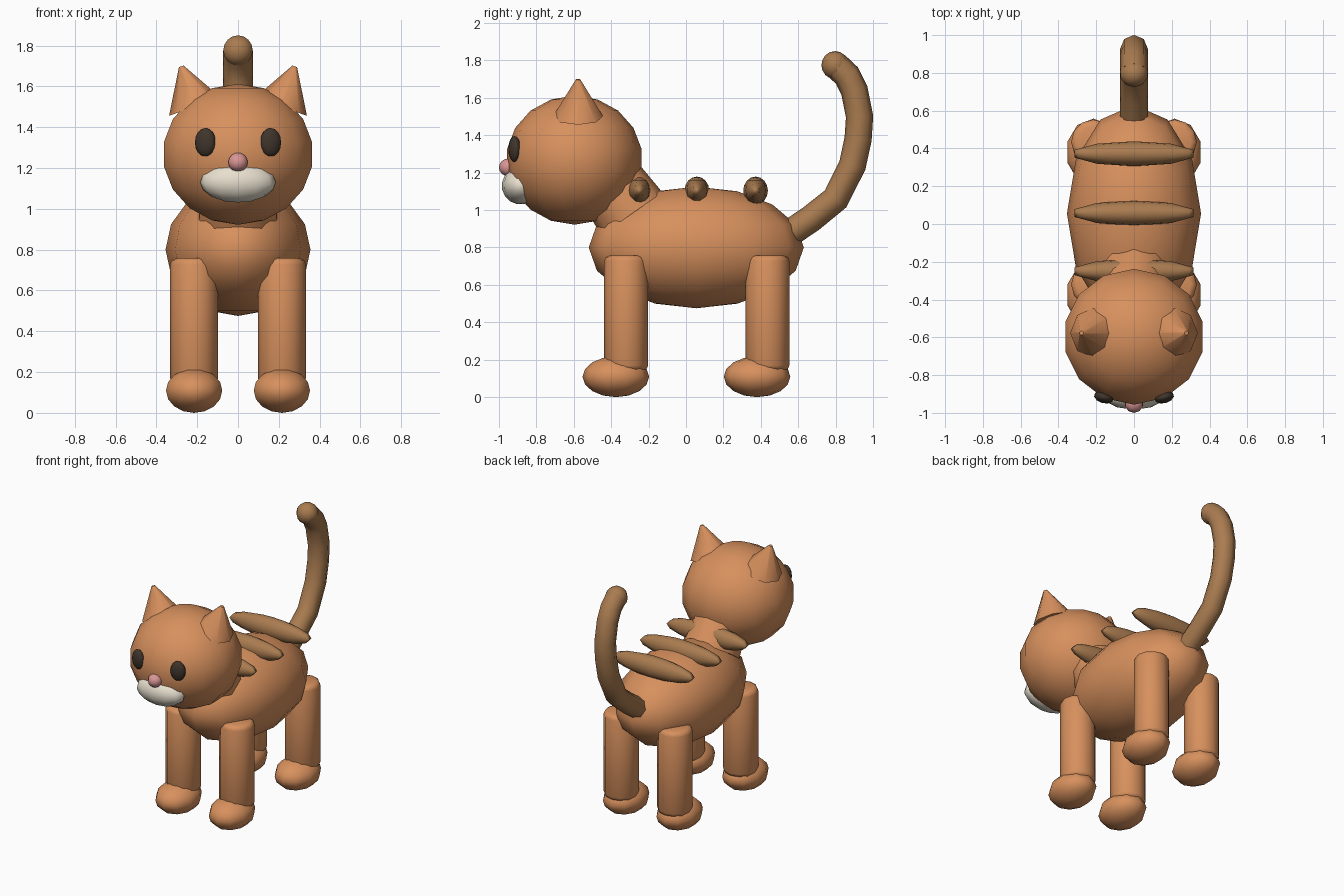
import bpy, bmesh
from math import radians
from mathutils import Vector

if "Cube" in bpy.data.objects:
    bpy.data.objects.remove(bpy.data.objects["Cube"])


def material(name, rgb):
    m = bpy.data.materials.new(name)
    m.diffuse_color = (*rgb, 1)
    m.use_nodes = True
    m.node_tree.nodes["Principled BSDF"].inputs["Base Color"].default_value = m.diffuse_color
    return m


FUR = material("orange_fur", (0.68, 0.28, 0.11))
STRIPE = material("brown_fur", (0.40, 0.20, 0.08))
CREAM = material("cream", (0.80, 0.74, 0.62))
DARK = material("dark_brown", (0.05, 0.035, 0.025))
PINK = material("pink", (0.70, 0.30, 0.30))


def finish(name, bm, mat):
    me = bpy.data.meshes.new(name)
    bmesh.ops.recalc_face_normals(bm, faces=bm.faces)
    bm.to_mesh(me)
    bm.free()
    me.materials.append(mat)
    for p in me.polygons:
        p.use_smooth = True
    ob = bpy.data.objects.new(name, me)
    bpy.context.collection.objects.link(ob)
    return ob


def ball(name, loc, size, mat, segs=10, rings=8, rot=(0, 0, 0)):
    bm = bmesh.new()
    bmesh.ops.create_uvsphere(bm, u_segments=segs, v_segments=rings, radius=1)
    ob = finish(name, bm, mat)
    ob.location, ob.scale, ob.rotation_euler = loc, size, rot
    return ob


def sharpen(ob, angle):
    bpy.ops.object.select_all(action='DESELECT')
    ob.select_set(True)
    bpy.context.view_layer.objects.active = ob
    bpy.ops.object.shade_smooth_by_angle(angle=radians(angle))


def cone(name, a, b, r1, r2, mat, segs, bevel=0):
    a, b = Vector(a), Vector(b)
    bm = bmesh.new()
    bmesh.ops.create_cone(bm, cap_ends=True, segments=segs, radius1=r1,
                          radius2=r2, depth=(b - a).length)
    if bevel:
        rims = [e for e in bm.edges if any(len(f.verts) > 4 for f in e.link_faces)]
        bmesh.ops.bevel(bm, geom=rims, offset=bevel, segments=2, profile=0.5,
                        affect='EDGES')
    ob = finish(name, bm, mat)
    ob.location = (a + b) / 2
    ob.rotation_mode = 'QUATERNION'
    ob.rotation_quaternion = Vector((0, 0, 1)).rotation_difference(b - a)
    sharpen(ob, 50)
    return ob


# Body, neck and head
ball("body", (0, 0.055, 0.8), (0.355, 0.575, 0.325), FUR, 12, 8)
cone("neck", (0, -0.29, 0.98), (0, -0.43, 1.18), 0.2, 0.18, FUR, 10)
ball("head", (0, -0.597, 1.267), (0.378, 0.365, 0.345), FUR, 14, 9)

# Face
ball("muzzle", (0, -0.885, 1.13), (0.185, 0.1, 0.1), CREAM, 12, 8,
     (radians(12), 0, 0))
ball("nose", (0, -0.95, 1.228), (0.05, 0.05, 0.047), PINK)

for side, s in (("left", 1), ("right", -1)):
    ball(side + "_eye", (s * 0.16, -0.917, 1.326), (0.053, 0.032, 0.07), DARK,
         10, 8, (0, 0, s * radians(15)))
    cone(side + "_ear", (s * 0.21, -0.577, 1.5), (s * 0.278, -0.577, 1.698),
         0.135, 0.012, FUR, 8)
    # Legs with rounded ends, and paws
    for end, y in (("front", -0.32), ("back", 0.435)):
        cone(f"{end}_{side}_leg", (s * 0.215, y, 0.14), (s * 0.215, y, 0.758),
             0.118, 0.118, FUR, 12, 0.03)
        ball(f"{end}_{side}_paw", (s * 0.215, y - 0.055, 0.109),
             (0.145, 0.178, 0.109), FUR, 10, 8)

# Stripes across the back
for i, y in enumerate((-0.25, 0.058, 0.372)):
    ball(f"stripe_{i + 1}", (0, y, 1.104), (0.332, 0.066, 0.075), STRIPE, 10, 8)

# Tail swept along a curved path, with a round tip
path = [(0.53, 0.86), (0.67, 0.955), (0.80, 1.06), (0.89, 1.24), (0.92, 1.38),
        (0.928, 1.5), (0.90, 1.64), (0.86, 1.72), (0.8, 1.775)]
cu = bpy.data.curves.new("tail", 'CURVE')
cu.dimensions = '3D'
cu.bevel_depth = 0.073
cu.bevel_resolution = 2
cu.use_fill_caps = True
sp = cu.splines.new('POLY')
sp.points.add(len(path) - 1)
for p, (y, z) in zip(sp.points, path):
    p.co = (0, y, z, 1)
sp.use_smooth = True
cu.materials.append(STRIPE)
bpy.context.collection.objects.link(bpy.data.objects.new("tail", cu))
ball("tail_tip", (0, 0.797, 1.775), (0.076, 0.073, 0.075), STRIPE)
